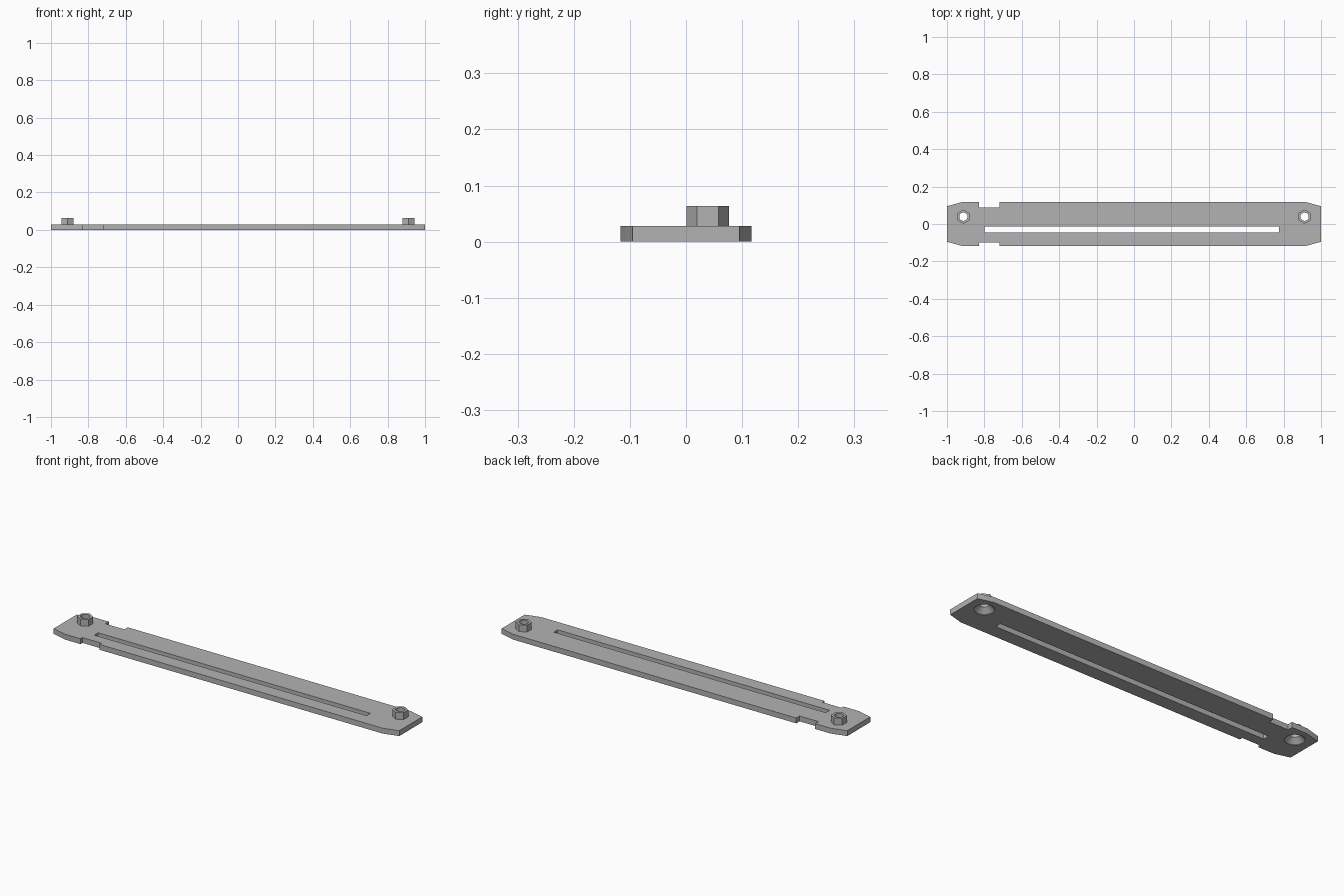
import bpy, bmesh
from math import sin, cos, tau

cube = bpy.data.objects.get("Cube")
if cube:
    bpy.data.objects.remove(cube, do_unlink=True)

THICK, TOP = 0.028, 0.064          # plate and nut top heights
NUT_X, NUT_Y = 0.912, 0.039        # nut positions
HOLE_R, SINK_R, NUT_R = 0.022, 0.047, 0.038

grey = bpy.data.materials.new("plain grey")
grey.use_nodes = True
grey.diffuse_color = (0.45, 0.45, 0.45, 1)
grey.node_tree.nodes["Principled BSDF"].inputs["Base Color"].default_value = grey.diffuse_color


def ring(radius, sides, x=0, y=0):
    """Regular polygon with a corner pointing along +y."""
    return [(x - radius * sin(tau * i / sides), y + radius * cos(tau * i / sides))
            for i in range(sides)]


def loft(name, sections):
    """Closed solid through (outline, height) sections, listed bottom to top."""
    bm = bmesh.new()
    loops = [[bm.verts.new((x, y, z)) for x, y in pts] for pts, z in sections]
    for low, high in zip(loops, loops[1:]):
        for i in range(len(low)):
            j = (i + 1) % len(low)
            bm.faces.new((low[i], low[j], high[j], high[i]))
    bm.faces.new(loops[0][::-1])
    bm.faces.new(loops[-1])
    bmesh.ops.recalc_face_normals(bm, faces=bm.faces)
    mesh = bpy.data.meshes.new(name)
    bm.to_mesh(mesh)
    bm.free()
    mesh.materials.append(grey)
    obj = bpy.data.objects.new(name, mesh)
    bpy.context.collection.objects.link(obj)
    return obj


def cut(target, cutter):
    """Subtract the cutter, apply the result and drop the cutter."""
    mod = target.modifiers.new("cut", 'BOOLEAN')
    mod.operation, mod.solver, mod.object = 'DIFFERENCE', 'EXACT', cutter
    bpy.context.view_layer.objects.active = target
    bpy.ops.object.modifier_apply(modifier=mod.name)
    bpy.data.objects.remove(cutter, do_unlink=True)


# Plate with tapered ends and a notch on each long edge
outline = [(-1, -0.095), (-0.92, -0.117), (-0.83, -0.117), (-0.83, -0.1),
           (-0.72, -0.1), (-0.72, -0.117), (0.92, -0.117), (1, -0.095),
           (1, 0.095), (0.92, 0.117), (-0.72, 0.117), (-0.72, 0.089),
           (-0.83, 0.089), (-0.83, 0.117), (-0.92, 0.117), (-1, 0.095)]
plate = loft("plate", [(outline, 0), (outline, THICK)])

# Long slot
slot = [(-0.8, -0.045), (0.775, -0.045), (0.775, -0.013), (-0.8, -0.013)]
cut(plate, loft("slot_cutter", [(slot, -0.1), (slot, 0.1)]))

# Hex nuts over countersunk holes
for side, x in (("right", -NUT_X), ("left", NUT_X)):
    wide, narrow = ring(SINK_R, 32, x, NUT_Y), ring(HOLE_R, 32, x, NUT_Y)
    cut(plate, loft("sink_cutter", [(wide, -0.05), (wide, 0.002),
                                    (narrow, THICK - 0.002), (narrow, 0.1)]))
    hexagon = ring(NUT_R, 6, x, NUT_Y)
    nut = loft(side + "_nut", [(hexagon, THICK), (hexagon, TOP)])
    cut(nut, loft("bore_cutter", [(narrow, -0.1), (narrow, 0.2)]))

# Smooth the round bores, keep edges sharp
for obj in bpy.context.collection.objects:
    if obj.name == "plate" or obj.name.endswith("_nut"):
        bpy.ops.object.select_all(action='DESELECT')
        obj.select_set(True)
        bpy.context.view_layer.objects.active = obj
        bpy.ops.object.shade_smooth_by_angle(angle=0.5)
